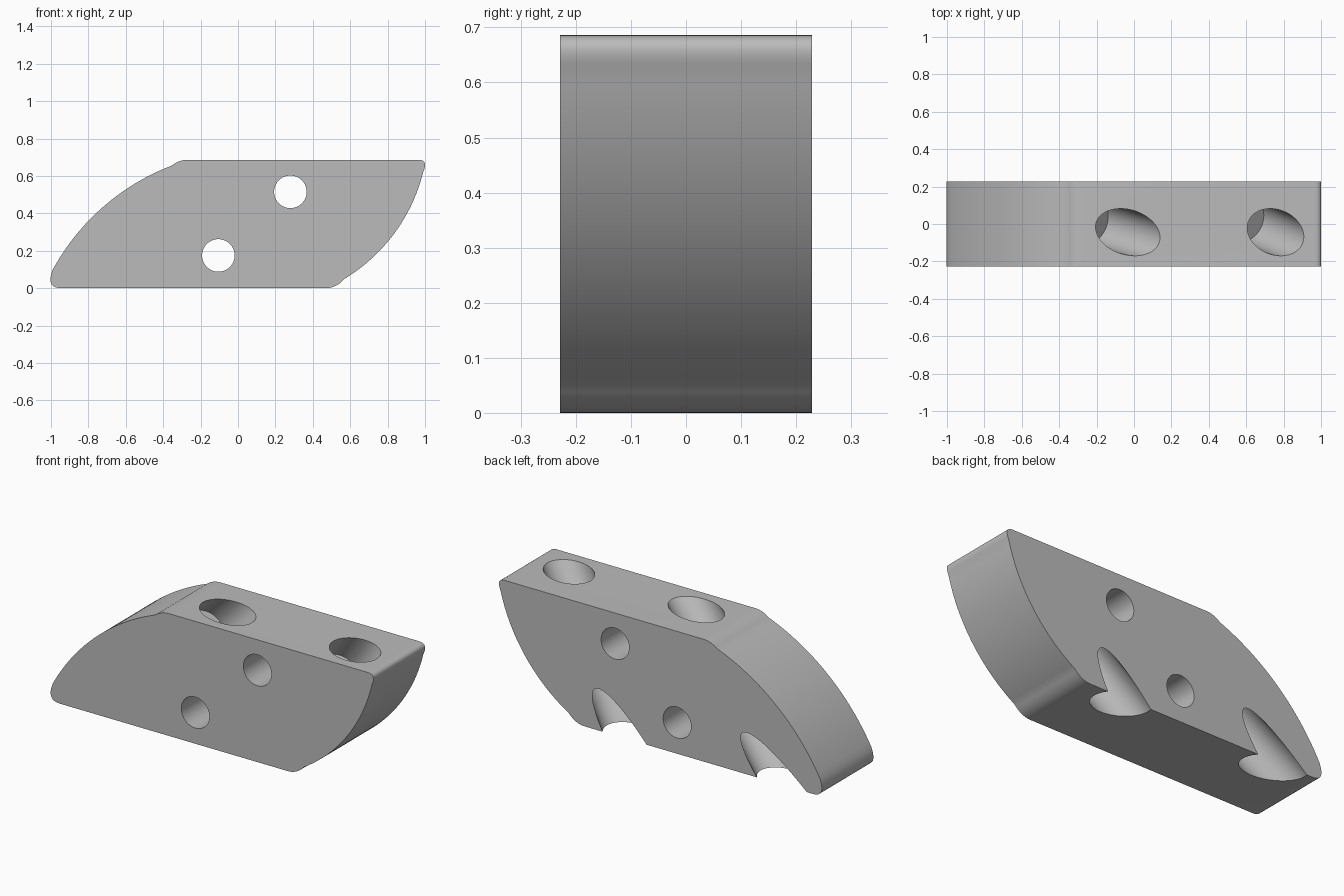
import bpy, bmesh, math
from mathutils import Vector

cube = bpy.data.objects.get("Cube")
if cube:
    bpy.data.objects.remove(cube, do_unlink=True)

HALF_DEPTH, HEIGHT = 0.2285, 0.686
BORE_R, PIN_R = 0.12, 0.087

grey = bpy.data.materials.new("plain_grey")
grey.use_nodes = True
tone = (0.5, 0.5, 0.5, 1)
grey.diffuse_color = tone
grey.node_tree.nodes["Principled BSDF"].inputs["Base Color"].default_value = tone


def bow(a, b, sag, n=28):
    """Circular arc from a to b bulging to the right of the travel direction."""
    a, b = Vector(a), Vector(b)
    chord = b - a
    half = chord.length / 2
    radius = (half * half + sag * sag) / (2 * sag)
    right = Vector((chord.y, -chord.x)).normalized()
    centre = (a + b) / 2 - right * (radius - sag)
    sweep = math.asin(half / radius)
    along = chord.normalized()
    return [centre + radius * (right * math.cos(t) + along * math.sin(t))
            for t in (sweep * (2 * i / n - 1) for i in range(n + 1))]


def corner(a, ctrl, b, n=8):
    """Rounded corner between a and b, without its end points."""
    a, ctrl, b = Vector(a), Vector(ctrl), Vector(b)
    return [a * (1 - t) ** 2 + ctrl * 2 * t * (1 - t) + b * t * t
            for t in (i / n for i in range(1, n))]


def cylinder(name, start, end, radius):
    start, end = Vector(start), Vector(end)
    axis = end - start
    bpy.ops.mesh.primitive_cylinder_add(vertices=64, radius=radius, depth=axis.length,
                                        location=(start + end) / 2)
    obj = bpy.context.object
    obj.name = name
    obj.rotation_mode = "QUATERNION"
    obj.rotation_quaternion = axis.to_track_quat("Z", "Y")
    obj.data.materials.append(grey)
    obj.hide_render = True
    return obj


# Slanted block: outline in x and z, counter-clockwise from the front
foot_l, foot_r = (-0.945, 0), (0.47, 0)
low_r, high_r = (0.57, 0.05), (0.99, 0.62)
top_r, top_l = (0.965, HEIGHT), (-0.27, HEIGHT)
high_l, low_l = (-0.355, 0.655), (-0.99, 0.10)
outline = [Vector(foot_l), Vector(foot_r)]
outline += corner(foot_r, (0.525, 0), low_r) + bow(low_r, high_r, 0.07)
outline += corner(high_r, (1.02, HEIGHT), top_r) + [Vector(top_r), Vector(top_l)]
outline += corner(top_l, (-0.315, HEIGHT), high_l) + bow(high_l, low_l, 0.075)
outline += corner(low_l, (-1.03, 0), foot_l)

bm = bmesh.new()
face = bm.faces.new([bm.verts.new((p.x, -HALF_DEPTH, p.y)) for p in outline])
grown = bmesh.ops.extrude_face_region(bm, geom=[face])
bmesh.ops.translate(bm, vec=(0, 2 * HALF_DEPTH, 0),
                    verts=[v for v in grown["geom"] if isinstance(v, bmesh.types.BMVert)])
bmesh.ops.recalc_face_normals(bm, faces=bm.faces)
mesh = bpy.data.meshes.new("slanted_block")
bm.to_mesh(mesh)
bm.free()
mesh.materials.append(grey)
block = bpy.data.objects.new("slanted_block", mesh)
bpy.context.collection.objects.link(block)

# Straight pin holes, front to back
cutters = [cylinder("pin_hole_cutter", (x, -1, z), (x, 1, z), PIN_R)
           for x, z in ((-0.105, 0.175), (0.28, 0.515))]

# Tilted bores: a blind pocket from the top and one from below, with a thin web between
for x, slope in ((-0.033, 1.03), (0.757, 0.765)):
    mouth = Vector((x, -0.044, HEIGHT))
    down = Vector((-slope, 0.324, -1)).normalized()
    for name, start, end in (("top_pocket_cutter", -0.4, 0.272),
                             ("bottom_pocket_cutter", 0.32, 1.6)):
        cutters.append(cylinder(name, mouth + down * start, mouth + down * end, BORE_R))

bpy.ops.object.select_all(action="DESELECT")
bpy.context.view_layer.objects.active = block
block.select_set(True)
for cutter in cutters:
    cut = block.modifiers.new("cut", "BOOLEAN")
    cut.operation, cut.solver, cut.object = "DIFFERENCE", "EXACT", cutter
    bpy.ops.object.modifier_apply(modifier=cut.name)
    bpy.data.objects.remove(cutter, do_unlink=True)
bpy.ops.object.shade_smooth_by_angle(angle=math.radians(25))
